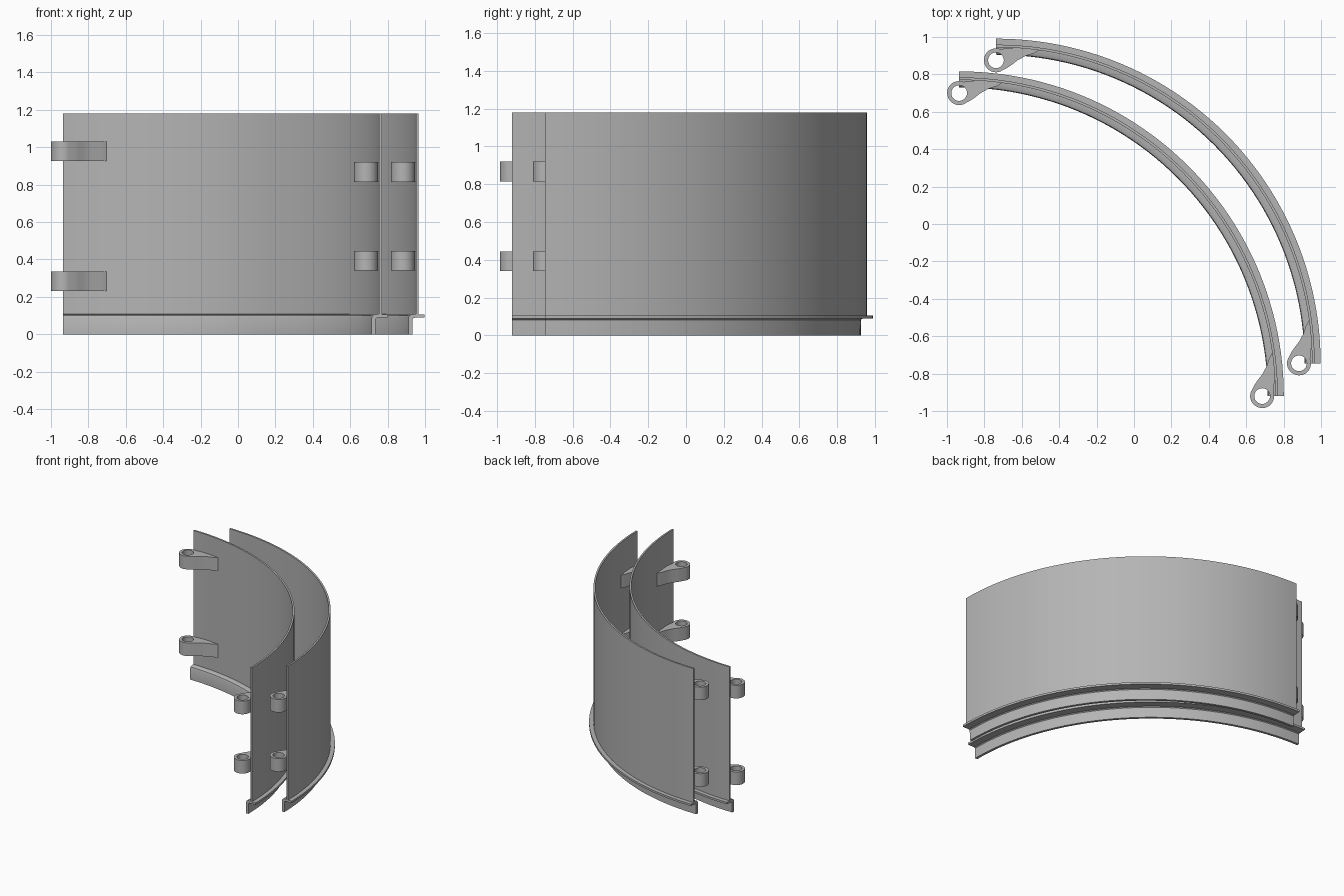
import bpy
import bmesh
from math import sin, cos, pi, radians

if "Cube" in bpy.data.objects:
    bpy.data.objects.remove(bpy.data.objects["Cube"], do_unlink=True)

grey = bpy.data.materials.new("plain grey")
grey.use_nodes = True
GREY = (0.46, 0.46, 0.46, 1)
grey.diffuse_color = GREY
grey.node_tree.nodes["Principled BSDF"].inputs["Base Color"].default_value = GREY

# The two nested panels share one shape, each swept about its own axis
PANELS = {"inner": (-0.935, -0.92, 0), "outer": (-0.738, -0.745, 0)}
SEGMENTS = 48
EYE_RADIUS = 1.62    # distance of the hinge eyes from the panel axis


def finish(bm, name):
    """Turn a bmesh into one object per panel, sharing the mesh."""
    bmesh.ops.recalc_face_normals(bm, faces=bm.faces)
    mesh = bpy.data.meshes.new(name)
    bm.to_mesh(mesh)
    bm.free()
    mesh.materials.append(grey)
    for side, place in PANELS.items():
        obj = bpy.data.objects.new(f"{side}_{name}", mesh)
        obj.location = place
        bpy.context.collection.objects.link(obj)
    bpy.ops.object.select_all(action='DESELECT')
    obj.select_set(True)
    bpy.context.view_layer.objects.active = obj
    bpy.ops.object.shade_smooth_by_angle(angle=radians(32))


def curved_panel():
    """Thin wall with an outward flange and a set-back bottom lip."""
    profile = [(1.65, 0), (1.65, 0.09), (1.654, 0.1), (1.664, 0.106),
               (1.69, 0.108), (1.69, 1.18), (1.704, 1.18), (1.704, 0.106),
               (1.736, 0.106), (1.736, 0.09), (1.678, 0.088),
               (1.671, 0.082), (1.67, 0)]
    bm = bmesh.new()
    rings = []
    for i in range(SEGMENTS + 1):
        a = pi / 2 * i / SEGMENTS
        rings.append([bm.verts.new((r * cos(a), r * sin(a), z)) for r, z in profile])
    n = len(profile)
    for a, b in zip(rings, rings[1:]):
        for j in range(n):
            k = (j + 1) % n
            bm.faces.new((a[j], a[k], b[k], b[j]))
    bm.faces.new(rings[0])
    bm.faces.new(rings[-1])
    finish(bm, "curved_panel")


def circle(radius, start, end, count):
    step = (end - start) / count
    return [(radius * cos(radians(start + step * i)),
             EYE_RADIUS + radius * sin(radians(start + step * i)))
            for i in range(count)]


def hinge_eye(name, low, high, far_end):
    """Teardrop lug with a round hole, its tail blending into the wall."""
    def place(s, r):
        a = s / EYE_RADIUS
        if far_end:
            a = pi / 2 - a
        return (r * cos(a), r * sin(a), low)

    tail = [(0.044, 1.572), (0.065, 1.583), (0.09, 1.602), (0.115, 1.624),
            (0.155, 1.651), (0.195, 1.669), (0.225, 1.692), (0.1, 1.692)]
    outer = circle(0.064, 70, 305, 28) + tail
    hole = circle(0.042, 0, 360, 28)
    bm = bmesh.new()
    edges = []
    for loop in (outer, hole):
        verts = [bm.verts.new(place(*p)) for p in loop]
        edges += [bm.edges.new((verts[i - 1], verts[i])) for i in range(len(verts))]
    bmesh.ops.triangle_fill(bm, edges=edges, use_beauty=True)
    base = list(bm.faces)
    extruded = bmesh.ops.extrude_face_region(bm, geom=base, use_keep_orig=True)
    top = [v for v in extruded["geom"] if isinstance(v, bmesh.types.BMVert)]
    bmesh.ops.translate(bm, vec=(0, 0, high - low), verts=top)
    finish(bm, name)


curved_panel()

# Eyes at the two ends sit at different heights so that they interlock
for level, near_low, far_low in (("lower", 0.34, 0.23), ("upper", 0.815, 0.925)):
    hinge_eye(f"{level}_front_hinge_eye", near_low, near_low + 0.105, False)
    hinge_eye(f"{level}_back_hinge_eye", far_low, far_low + 0.105, True)
